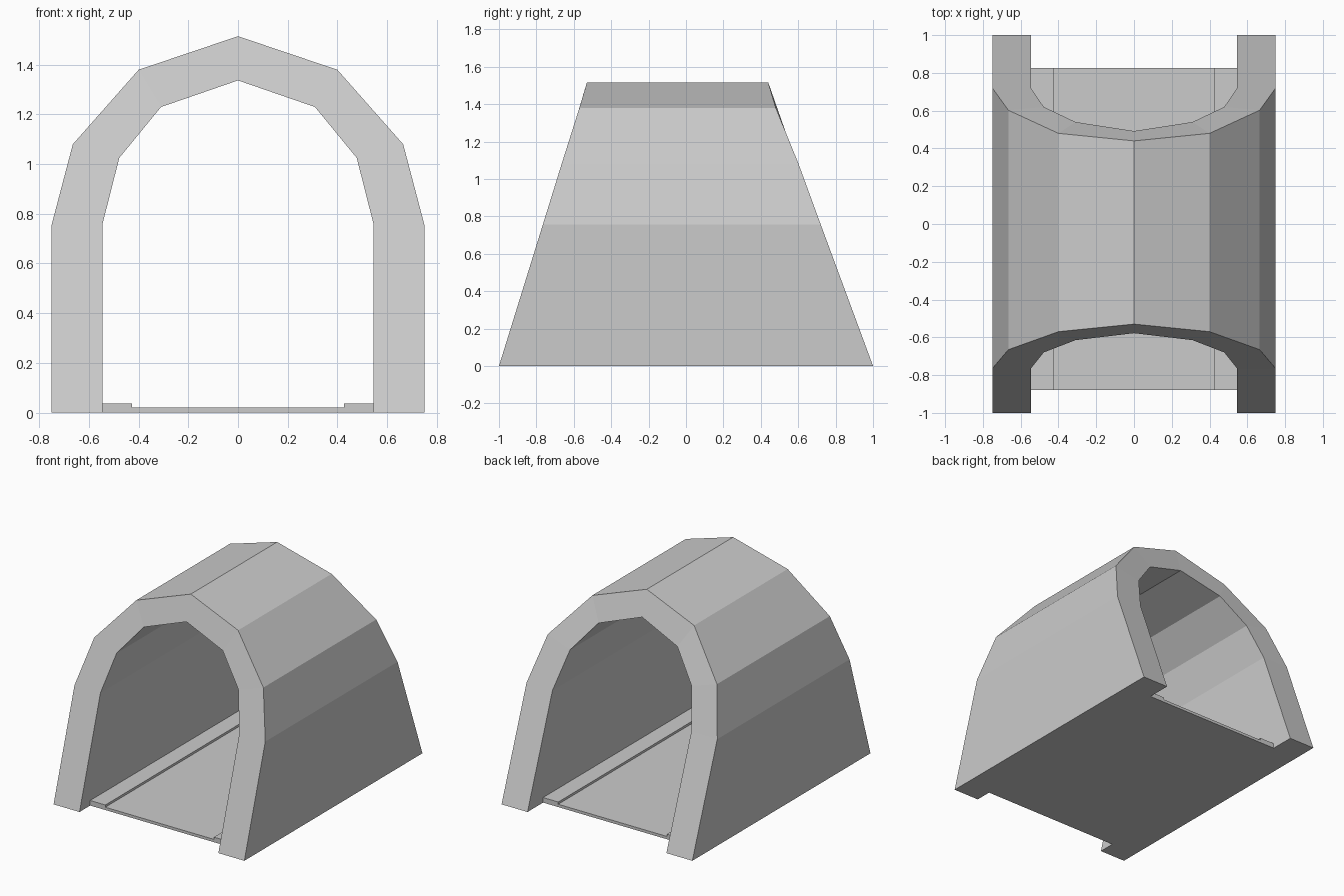
import bpy, bmesh

if "Cube" in bpy.data.objects:
    bpy.data.objects.remove(bpy.data.objects["Cube"])


def make_object(name, bm):
    bmesh.ops.recalc_face_normals(bm, faces=bm.faces)
    mesh = bpy.data.meshes.new(name)
    bm.to_mesh(mesh)
    bm.free()
    obj = bpy.data.objects.new(name, mesh)
    bpy.context.collection.objects.link(obj)
    return obj


def mirrored(half):
    """Right half profile, foot to apex -> full profile, right foot to left foot."""
    return half + [(-p[0], *p[1:]) for p in reversed(half[:-1])]


# Arch shell: half profiles as (x, z, front y, back y), ends sloping inwards
outer = mirrored([(0.75, 0, -1, 1), (0.75, 0.757, -0.765, 0.72),
                  (0.665, 1.08, -0.665, 0.602), (0.4, 1.38, -0.57, 0.48),
                  (0, 1.515, -0.53, 0.44)])
inner = mirrored([(0.546, 0, -1, 1), (0.546, 0.757, -0.765, 0.72),
                  (0.478, 1.025, -0.68, 0.62), (0.31, 1.23, -0.615, 0.54),
                  (0, 1.337, -0.578, 0.492)])
bm = bmesh.new()
rings = []
for o, i in zip(outer, inner):
    rings.append([bm.verts.new((p[0], p[y], p[1]))
                  for p, y in ((o, 2), (o, 3), (i, 3), (i, 2))])
for a, b in zip(rings, rings[1:]):
    for k in range(4):
        n = (k + 1) % 4
        bm.faces.new((a[k], a[n], b[n], b[k]))
bm.faces.new(rings[0])
bm.faces.new(rings[-1])
make_object("tunnel_arch", bm)

# Floor: slab with a raised kerb along each wall, extruded along y
half = [(0.546, 0), (0.546, 0.036), (0.427, 0.036), (0.427, 0.02)]
profile = half + [(-x, z) for x, z in reversed(half)]
bm = bmesh.new()
face = bm.faces.new([bm.verts.new((x, -0.88, z)) for x, z in profile])
ext = bmesh.ops.extrude_face_region(bm, geom=[face], use_keep_orig=True)
moved = [v for v in ext["geom"] if isinstance(v, bmesh.types.BMVert)]
bmesh.ops.translate(bm, verts=moved, vec=(0, 1.705, 0))
make_object("floor_with_kerbs", bm)
